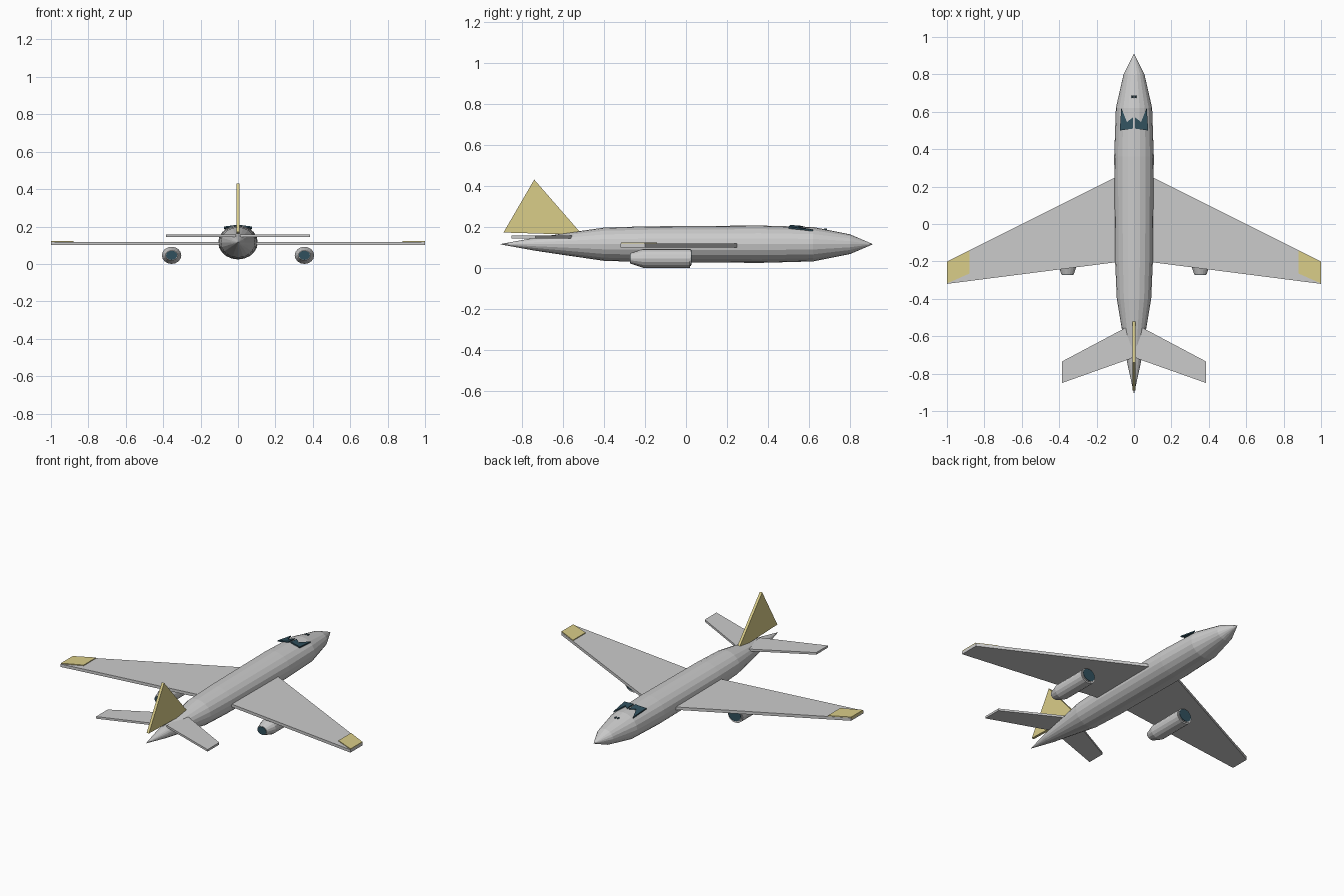
import bpy, bmesh, math
from mathutils import Vector

if "Cube" in bpy.data.objects:
    bpy.data.objects.remove(bpy.data.objects["Cube"])


def material(name, color):
    m = bpy.data.materials.new(name)
    m.diffuse_color = (*color, 1)
    m.use_nodes = True
    m.node_tree.nodes["Principled BSDF"].inputs["Base Color"].default_value = m.diffuse_color
    return m


YELLOW = material("yellow_paint", (0.70, 0.61, 0.25))
DARK = material("dark_glass", (0.03, 0.08, 0.11))


def finish(bm, name, mat=None, mirror=False):
    bmesh.ops.recalc_face_normals(bm, faces=bm.faces)
    me = bpy.data.meshes.new(name)
    bm.to_mesh(me)
    bm.free()
    ob = bpy.data.objects.new(name, me)
    bpy.context.collection.objects.link(ob)
    if mat:
        me.materials.append(mat)
    if mirror:
        ob.modifiers.new("mirror", 'MIRROR')
    return ob


def plate(name, pts, offset, mat=None, mirror=False):
    """Slab: outline extruded by an offset vector."""
    bm = bmesh.new()
    a = [bm.verts.new(p) for p in pts]
    b = [bm.verts.new(Vector(p) + Vector(offset)) for p in pts]
    bm.faces.new(a)
    bm.faces.new(b[::-1])
    for i in range(len(a)):
        j = (i + 1) % len(a)
        bm.faces.new((a[i], b[i], b[j], a[j]))
    return finish(bm, name, mat, mirror)


def loft(name, stations, sides, cx=0, cz=0, mat=None, mirror=False):
    """Elliptical rings along y: (y, half width, half height), ends capped."""
    bm = bmesh.new()
    rings = []
    for y, rx, rz in stations:
        rings.append([bm.verts.new((cx + rx * math.cos(t), y, cz + rz * math.sin(t)))
                      for t in (2 * math.pi * k / sides for k in range(sides))])
    for r, s in zip(rings, rings[1:]):
        for k in range(sides):
            n = (k + 1) % sides
            bm.faces.new((r[k], r[n], s[n], s[k]))
    bm.faces.new(rings[0])
    bm.faces.new(rings[-1])
    return finish(bm, name, mat, mirror)


# Fuselage
loft("fuselage", [(-0.905, 0.001, 0.001), (-0.74, 0.037, 0.031), (-0.58, 0.062, 0.055),
                  (-0.40, 0.092, 0.081), (-0.20, 0.101, 0.087), (0.36, 0.106, 0.091),
                  (0.62, 0.097, 0.084), (0.80, 0.056, 0.048), (0.91, 0.001, 0.001)],
     20, cz=0.115)

# Wings with yellow tips
plate("wings", [(0, 0.30, 0.10), (1, -0.20, 0.10), (1, -0.32, 0.10), (0, -0.192, 0.10)],
      (0, 0, 0.018), mirror=True)
plate("wing_tips", [(0.88, -0.142, 0.108), (1, -0.202, 0.108), (1, -0.318, 0.108), (0.88, -0.265, 0.108)],
      (0, 0, 0.015), YELLOW, True)

# Tailplane and fin
plate("tailplane", [(0.01, -0.536, 0.144), (0.385, -0.735, 0.144), (0.385, -0.85, 0.144), (0.01, -0.717, 0.144)],
      (0, 0, 0.013), mirror=True)
plate("fin", [(-0.008, -0.89, 0.172), (-0.008, -0.60, 0.163), (-0.008, -0.515, 0.172), (-0.008, -0.74, 0.43)],
      (0.016, 0, 0), YELLOW)

# Engines: pod, intake lip, dark intake and exhaust
EX, EZ = 0.355, 0.046
loft("engine_pods", [(-0.27, 0.033, 0.026), (-0.21, 0.052, 0.046), (0.02, 0.052, 0.046)],
     16, EX, EZ, mirror=True)
loft("intake_lips", [(0.0, 0.046, 0.041), (0.025, 0.046, 0.041)], 16, EX, EZ + 0.004, mirror=True)
loft("intakes", [(0.01, 0.042, 0.037), (0.028, 0.042, 0.037)], 16, EX, EZ + 0.004, DARK, True)
loft("exhausts", [(-0.272, 0.030, 0.024), (-0.25, 0.030, 0.024)], 16, EX, EZ, DARK, True)

# Cockpit windows
plate("cockpit_windows", [(0.006, 0.51, 0.201), (0.006, 0.57, 0.196), (0.038, 0.545, 0.193),
                          (0.068, 0.62, 0.178), (0.076, 0.50, 0.192)],
      (0, 0, 0.008), DARK, True)

# Small nose sensors
loft("nose_sensors", [(0.673, 0.005, 0.005), (0.687, 0.005, 0.005)], 8, 0.008, 0.187, DARK, True)
